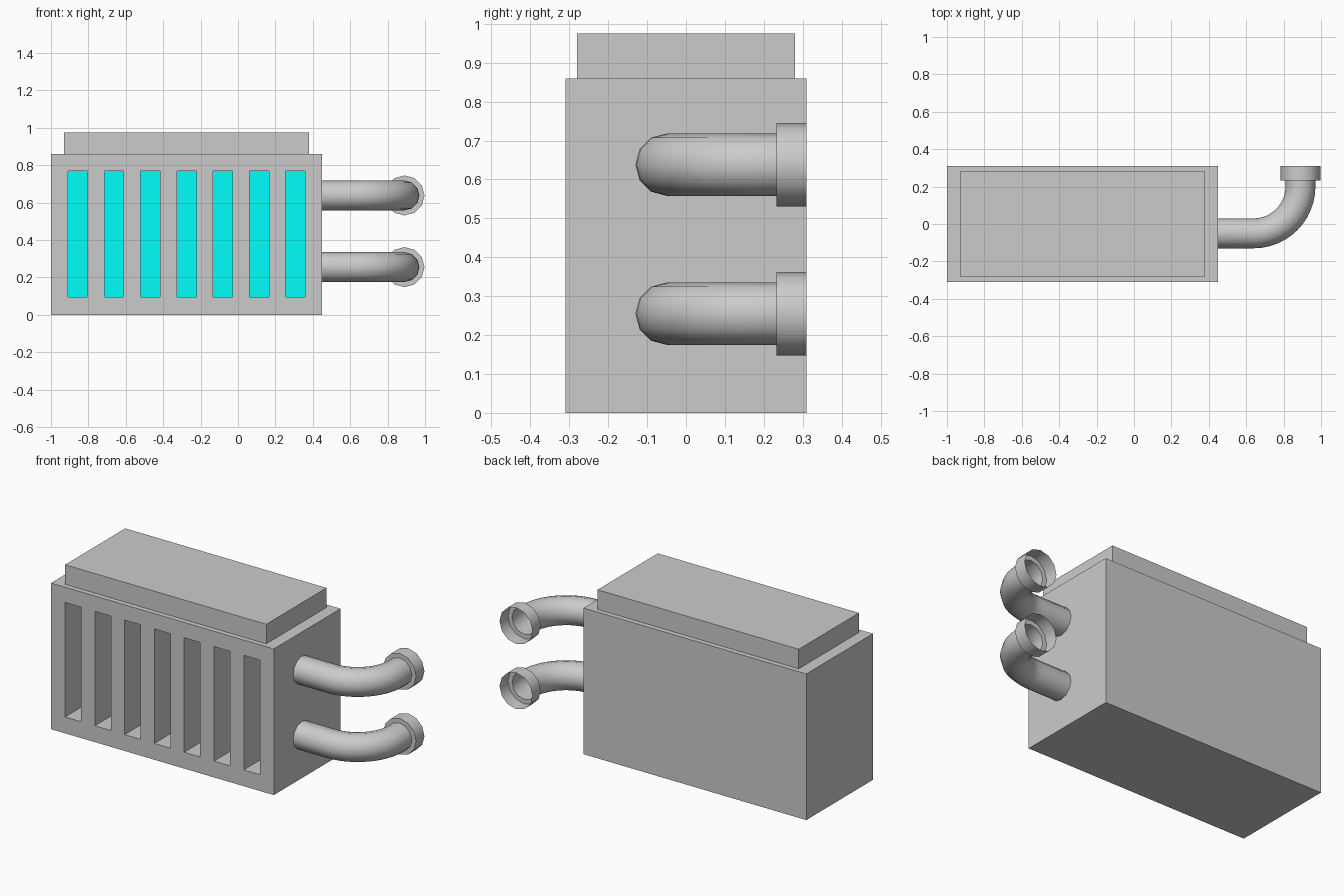
import bpy, bmesh, math
from mathutils import Matrix, Vector

if "Cube" in bpy.data.objects:
    bpy.data.objects.remove(bpy.data.objects["Cube"])


def add_box(bm, lo, hi):
    lo, hi = Vector(lo), Vector(hi)
    m = Matrix.Translation((lo + hi) / 2) @ Matrix.Diagonal((*(hi - lo), 1))
    bmesh.ops.create_cube(bm, size=1, matrix=m)


def make_object(name, bm):
    mesh = bpy.data.meshes.new(name)
    bmesh.ops.recalc_face_normals(bm, faces=bm.faces)
    bm.to_mesh(mesh)
    bm.free()
    obj = bpy.data.objects.new(name, mesh)
    bpy.context.collection.objects.link(obj)
    return obj


def select_only(obj):
    bpy.ops.object.select_all(action='DESELECT')
    obj.select_set(True)
    bpy.context.view_layer.objects.active = obj


# Main housing
bm = bmesh.new()
add_box(bm, (-1, -0.31, 0), (0.45, 0.31, 0.86))
housing = make_object("housing", bm)

# Row of seven vent slots cut into the front
SLOT_BACK = -0.11
bm = bmesh.new()
for i in range(7):
    x = -0.857 + i * 0.194
    add_box(bm, (x - 0.052, -0.4, 0.096), (x + 0.052, SLOT_BACK, 0.77))
cutter = make_object("slot_cutter", bm)
cutter.hide_render = True
mod = housing.modifiers.new("slots", 'BOOLEAN')
mod.operation, mod.solver, mod.object = 'DIFFERENCE', 'EXACT', cutter
select_only(housing)
bpy.ops.object.modifier_apply(modifier=mod.name)
bpy.data.objects.remove(cutter)

# Cyan panels at the bottom of the slots
grey = bpy.data.materials.new("grey")
grey.diffuse_color = (0.8, 0.8, 0.8, 1)
grey.use_nodes = True
grey.node_tree.nodes["Principled BSDF"].inputs["Base Color"].default_value = grey.diffuse_color
cyan = bpy.data.materials.new("cyan")
cyan.diffuse_color = (0.0, 1.0, 0.97, 1)
cyan.use_nodes = True
cyan.node_tree.nodes["Principled BSDF"].inputs["Base Color"].default_value = cyan.diffuse_color
housing.data.materials.clear()
housing.data.materials.append(grey)
housing.data.materials.append(cyan)
for f in housing.data.polygons:
    f.material_index = int(f.normal.y < -0.9 and abs(f.center.y - SLOT_BACK) < 0.01)

# Raised lid
bm = bmesh.new()
add_box(bm, (-0.93, -0.28, 0.86), (0.38, 0.28, 0.975))
make_object("lid", bm)


def make_pipe(name, z, sides=12, bend_steps=12):
    # Stations along the pipe: x, y, heading angle, radius
    stations = [(0.45, -0.05, 0, 0.08)]
    for i in range(bend_steps + 1):
        a = math.pi / 2 * i / bend_steps
        stations.append((0.64 + 0.25 * math.sin(a), 0.20 - 0.25 * math.cos(a), a, 0.08))
    # Open, wider socket at the end
    for y, r in ((0.232, 0.08), (0.232, 0.107), (0.31, 0.107)):
        stations.append((0.89, y, math.pi / 2, r))

    bm = bmesh.new()
    rings = []
    for x, y, a, r in stations:
        side = Vector((math.sin(a), -math.cos(a), 0))
        ring = []
        for k in range(sides):
            t = 2 * math.pi * k / sides
            offset = r * (math.cos(t) * side + math.sin(t) * Vector((0, 0, 1)))
            ring.append(bm.verts.new(Vector((x, y, z)) + offset))
        rings.append(ring)
    for a, b in zip(rings, rings[1:]):
        for k in range(sides):
            n = (k + 1) % sides
            bm.faces.new((a[k], b[k], b[n], a[n]))
    obj = make_object(name, bm)
    select_only(obj)
    bpy.ops.object.shade_smooth_by_angle(angle=math.radians(40))


# Two stacked elbow pipes on the right side
make_pipe("upper_pipe", 0.638)
make_pipe("lower_pipe", 0.255)
